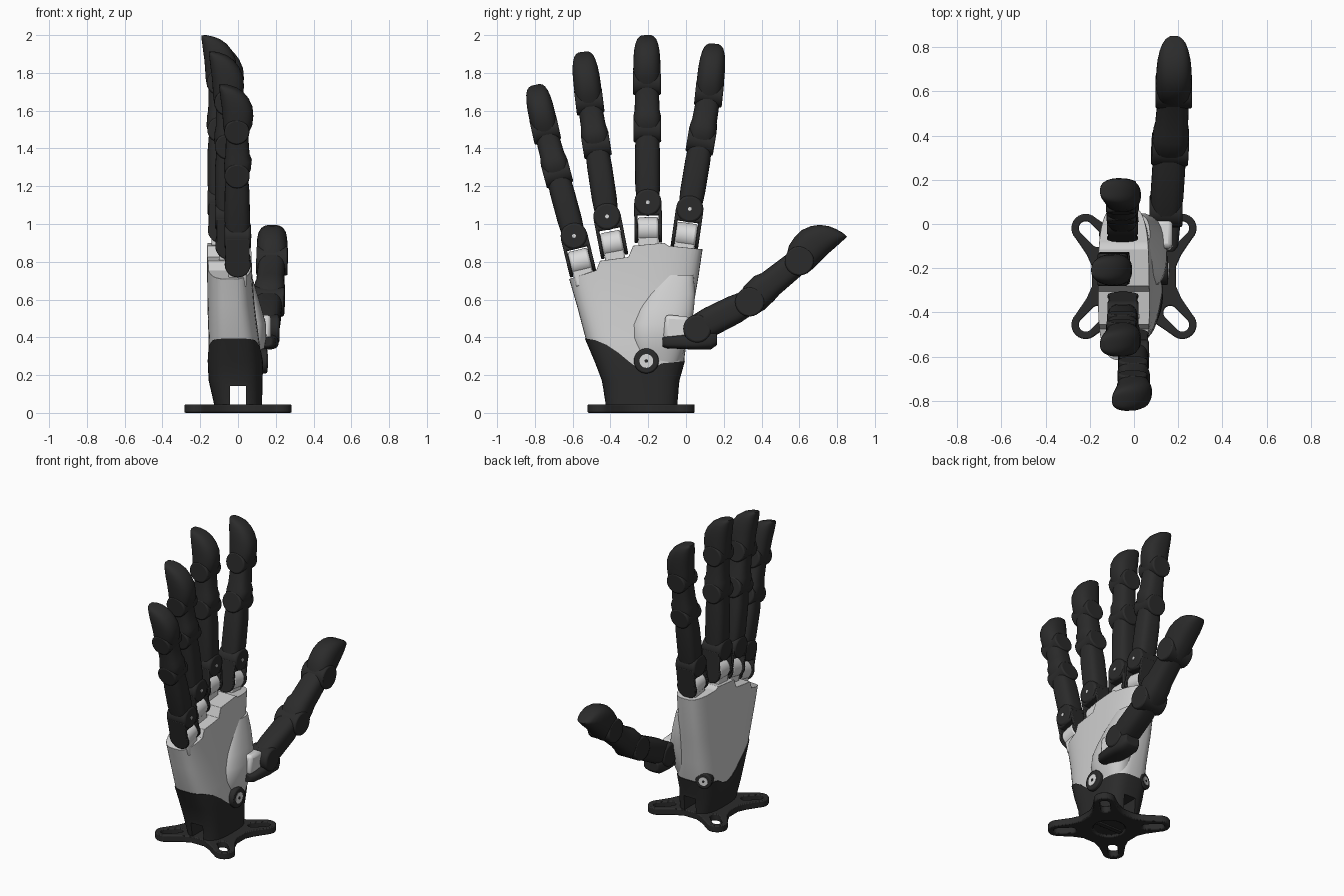
import bpy, bmesh, math
from mathutils import Vector, Matrix

cube = bpy.data.objects.get("Cube")
if cube:
    bpy.data.objects.remove(cube, do_unlink=True)


def material(name, v):
    m = bpy.data.materials.new(name)
    m.use_nodes = True
    m.diffuse_color = (v, v, v, 1)
    bsdf = next(n for n in m.node_tree.nodes if n.type == 'BSDF_PRINCIPLED')
    bsdf.inputs["Base Color"].default_value = (v, v, v, 1)
    return m


BLACK = material("matte black", 0.024)
LIGHT = material("light grey", 0.62)
WHITE = material("pale grey", 0.7)


def finish(name, bm, mat, bevel=0.0):
    bmesh.ops.recalc_face_normals(bm, faces=bm.faces)
    me = bpy.data.meshes.new(name)
    bm.to_mesh(me)
    bm.free()
    ob = bpy.data.objects.new(name, me)
    bpy.context.collection.objects.link(ob)
    me.materials.append(mat)
    if bevel:
        add_bevel(ob, bevel)
    smooth(ob)
    return ob


def add_bevel(ob, w):
    b = ob.modifiers.new("Bevel", 'BEVEL')
    b.width, b.segments = w, 2
    b.limit_method, b.angle_limit = 'ANGLE', math.radians(40)


def smooth(ob):
    bpy.ops.object.select_all(action='DESELECT')
    bpy.context.view_layer.objects.active = ob
    ob.select_set(True)
    bpy.ops.object.shade_smooth_by_angle(angle=math.radians(40))


def frame(a, b, palmar):
    """Matrix at a, local z towards b, local x towards the palm side."""
    z = (b - a).normalized()
    y = z.cross(palmar).normalized()
    x = y.cross(z)
    m = Matrix((x, y, z)).transposed().to_4x4()
    m.translation = a
    return m


def loft(name, sections, mat, m=Matrix(), p=3.0, n=36, bevel=0.0):
    """Rounded cross-sections (z, x0, x1, y0, y1) joined into a skin."""
    bm = bmesh.new()
    rings = []
    for z, x0, x1, y0, y1 in sections:
        ring = []
        for i in range(n):
            c, s = math.cos(math.tau * i / n), math.sin(math.tau * i / n)
            u = math.copysign(abs(c) ** (2 / p), c)
            v = math.copysign(abs(s) ** (2 / p), s)
            ring.append(bm.verts.new(m @ Vector(((x0 + x1 + u * (x1 - x0)) / 2,
                                                 (y0 + y1 + v * (y1 - y0)) / 2, z))))
        rings.append(ring)
    for r, q in zip(rings, rings[1:]):
        for i in range(n):
            bm.faces.new((r[i], r[(i + 1) % n], q[(i + 1) % n], q[i]))
    bm.faces.new(rings[0])
    bm.faces.new(rings[-1])
    return finish(name, bm, mat, bevel)


def prism(name, pts, axis, lo, hi, mat):
    bm = bmesh.new()
    place = (lambda p, h: (h, *p)) if axis == 'x' else (lambda p, h: (*p, h))
    face = bm.faces.new([bm.verts.new(place(p, lo)) for p in pts])
    new = bmesh.ops.extrude_face_region(bm, geom=[face])['geom']
    move = Vector(place((0, 0), hi - lo))
    bmesh.ops.translate(bm, vec=move, verts=[v for v in new if isinstance(v, bmesh.types.BMVert)])
    return finish(name, bm, mat)


def cylinder(name, m, centre, axis, r, depth, mat, bevel=0.008):
    rot = Vector((0, 0, 1)).rotation_difference(Vector(axis)).to_matrix().to_4x4()
    bm = bmesh.new()
    bmesh.ops.create_cone(bm, cap_ends=True, segments=32, radius1=r, radius2=r, depth=depth,
                          matrix=m @ Matrix.Translation(centre) @ rot)
    return finish(name, bm, mat, bevel)


def box(name, m, centre, size, mat, bevel=0.01):
    bm = bmesh.new()
    bmesh.ops.create_cube(bm, size=1, matrix=m @ Matrix.Translation(centre) @ Matrix.Diagonal((*size, 1)))
    return finish(name, bm, mat, bevel)


def boolean(ob, cutter, op):
    mod = ob.modifiers.new("Cut", 'BOOLEAN')
    mod.operation, mod.solver, mod.object = op, 'EXACT', cutter
    bpy.context.view_layer.objects.active = ob
    bpy.ops.object.modifier_apply(modifier=mod.name)
    bpy.data.objects.remove(cutter, do_unlink=True)


# Base plate: four rounded arms with slots
PY = -0.2375
outline, slots = [], []
for k in range(4):
    a = math.radians(45 + 90 * k)
    c = Vector((math.cos(a), math.sin(a))) * 0.309
    turn = Matrix.Rotation(math.radians(90 * k), 2)
    for p in ((0.215, -0.1), (0.19, -0.045), (0.19, 0.045), (0.215, 0.1)):
        q = turn @ Vector(p)
        outline.append((q.x, q.y + PY))
    for i in range(-6, 7):
        t = a + math.radians(15 * i)
        outline.append((c.x + 0.065 * math.cos(t), c.y + PY + 0.065 * math.sin(t)))
    slot = []
    for i in range(20):
        t = a - math.pi / 2 + math.tau * (i + 0.5) / 20
        d = c if i < 10 else c * 0.75
        slot.append((d.x + 0.031 * math.cos(t), d.y + PY + 0.031 * math.sin(t)))
    slots.append(slot)
plate = prism("base_plate", outline, 'z', 0, 0.045, BLACK)
for slot in slots:
    boolean(plate, prism("slot_cutter", slot, 'z', -0.1, 0.1, BLACK), 'DIFFERENCE')
boolean(plate, cylinder("recess_cutter", Matrix(), (0, PY, 0), (0, 0, 1), 0.1, 0.03, BLACK, 0), 'DIFFERENCE')
add_bevel(plate, 0.006)
smooth(plate)
box("plate_rib", Matrix(), (0, PY, 0.012), (0.19, 0.03, 0.016), BLACK, 0.003)

# Palm and wrist share one lofted body, trimmed by side outlines
BODY = [(0.03, -0.118, 0.122, -0.42, -0.05), (0.17, -0.15, 0.125, -0.44, -0.04),
        (0.27, -0.156, 0.128, -0.478, -0.012), (0.4, -0.156, 0.11, -0.533, 0.008),
        (0.57, -0.162, 0.088, -0.578, 0.04), (0.72, -0.163, 0.076, -0.622, 0.066),
        (0.95, -0.163, 0.066, -0.675, 0.1)]
PALM_TOP = [(-0.75, 0.15), (0.2, 0.15), (0.2, 0.855), (-0.095, 0.885), (-0.115, 0.9), (-0.28, 0.885),
            (-0.305, 0.825), (-0.455, 0.805), (-0.475, 0.755), (-0.63, 0.705), (-0.75, 0.67)]
WRIST_TOP = [(-0.6, 0.04), (0.1, 0.04), (0.1, 0.285), (-0.02, 0.272), (-0.13, 0.262), (-0.17, 0.235),
             (-0.21, 0.225), (-0.26, 0.24), (-0.3, 0.27), (-0.36, 0.32), (-0.42, 0.36), (-0.48, 0.385),
             (-0.6, 0.405)]
palm = loft("palm", BODY[1:], LIGHT, p=3.2, n=48)
boolean(palm, prism("palm_cutter", PALM_TOP, 'x', -0.4, 0.4, LIGHT), 'INTERSECT')
add_bevel(palm, 0.016)
smooth(palm)
G = 0.005
wrist = loft("wrist", [(z, a - G, b + G, c - G, d + G) for z, a, b, c, d in BODY[:5]], BLACK, p=3.2, n=48)
boolean(wrist, prism("wrist_cutter", WRIST_TOP, 'x', -0.4, 0.4, BLACK), 'INTERSECT')
boolean(wrist, box("notch_cutter", Matrix(), (0, PY, 0.07), (0.085, 1, 0.145), BLACK, 0), 'DIFFERENCE')
smooth(wrist)

# Ringed bosses on the wrist: palm side and back corner
for side, c, axis, r in (("palm", (0.115, -0.21, 0.275), (1, 0, 0), 0.066),
                         ("corner", (-0.1, -0.06, 0.285), (-0.35, 1, 0), 0.052)):
    base = Vector(c)
    d = Vector(axis).normalized()
    cylinder(f"boss_{side}", Matrix(), base, axis, r, 0.08, BLACK)
    cylinder(f"boss_cap_{side}", Matrix(), base + d * 0.0385, axis, r * 0.55, 0.008, WHITE, 0)
    cylinder(f"boss_pin_{side}", Matrix(), base + d * 0.041, axis, r * 0.14, 0.008, BLACK, 0)

# Swelling at the root of the thumb, sloping down from the palm
loft("thumb_mound", [(0.25, -0.02, 0.115, -0.25, -0.04), (0.33, -0.02, 0.138, -0.28, -0.01),
                     (0.4, -0.02, 0.15, -0.29, 0.012), (0.47, -0.02, 0.148, -0.285, 0.03),
                     (0.55, -0.02, 0.126, -0.255, 0.042), (0.63, -0.02, 0.102, -0.21, 0.048),
                     (0.73, -0.02, 0.072, -0.13, 0.04)], LIGHT, p=2.3, n=48)


def digit(name, pivot, j1, j2, tip, palmar, s):
    """Three phalanges with hinge barrels; the last one ends in a curved wedge."""
    pts = [Vector(p) for p in (pivot, j1, j2, tip)]
    m = [frame(a, b, Vector(palmar)) for a, b in zip(pts, pts[1:])]
    L = [(b - a).length for a, b in zip(pts, pts[1:])]

    def part(i, label, secs, p):
        loft(f"{name}_{label}", [(t * L[i], a * s, b * s, -w * s, w * s) for t, a, b, w in secs], BLACK, m[i], p,
             bevel=0.006)
    part(0, "proximal", [(0, -.062, .062, .06), (.25, -.07, .068, .066), (.7, -.068, .066, .066),
                         (.98, -.058, .058, .061)], 3)
    part(1, "middle", [(-.12, -.06, .05, .066), (.08, -.072, .074, .073), (.3, -.068, .08, .072),
                       (.42, -.062, .068, .066), (.98, -.058, .06, .062)], 2.8)
    part(2, "fingertip", [(-.1, -.066, .06, .066), (.1, -.074, .084, .072), (.3, -.076, .09, .072),
                          (.5, -.08, .086, .071), (.68, -.086, .066, .067), (.82, -.09, .038, .06),
                          (.92, -.093, .002, .05), (.97, -.094, -.032, .039), (1, -.094, -.065, .024)], 2.5)
    for i, label in ((1, "middle_hinge"), (2, "tip_hinge")):
        cylinder(f"{name}_{label}", m[i], (0, 0, 0), (0, 1, 0), 0.068 * s, 0.147 * s, BLACK)


# Fingers: x at root and tip, then root block, pivot, two hinges and tip as (y, z), and scale
FINGERS = {
    "index": (-0.052, -0.06, (0.0, 0.94), (0.02, 1.08), (0.08, 1.44), (0.122, 1.69), (0.15, 1.955), 1.0),
    "middle": (-0.09, -0.1, (-0.2, 0.97), (-0.202, 1.115), (-0.205, 1.5), (-0.207, 1.75), (-0.208, 2.0), 1.0),
    "ring": (-0.05, -0.06, (-0.39, 0.895), (-0.418, 1.04), (-0.475, 1.42), (-0.512, 1.65), (-0.545, 1.912), 1.0),
    "little": (-0.002, -0.008, (-0.56, 0.8), (-0.593, 0.937), (-0.683, 1.27), (-0.745, 1.5), (-0.798, 1.737), 0.98)}
for name, (x0, x1, root, *joints, s) in FINGERS.items():
    xs = [x0 + (x1 - x0) * t for t in (0, 0.45, 0.75, 1)]
    P = [(x, *j) for x, j in zip(xs, joints)]
    digit(name, *P, (1, 0, 0), s)
    f, piv = Vector((x0, *root)), Vector(P[0])
    m, d = frame(f, piv, Vector((1, 0, 0))), (piv - f).length
    # Pale knuckle held in a black fork
    cylinder(f"{name}_knuckle", m, (0, 0, 0), (0, 1, 0), 0.066 * s, 0.11 * s, WHITE, 0.012)
    box(f"{name}_knuckle_neck", m, (0, 0, -0.06), (0.1 * s, 0.106 * s, 0.13), WHITE)
    for k, label in ((-1, "outer"), (1, "inner")):
        cylinder(f"{name}_fork_disc_{label}", m, (0, k * 0.064 * s, 0), (0, 1, 0), 0.07 * s, 0.018, BLACK, 0.005)
        box(f"{name}_fork_arm_{label}", m, (0, k * 0.064 * s, d / 2), (0.13 * s, 0.018, d), BLACK, 0.005)
    cylinder(f"{name}_pivot", m, (0, 0, d), (1, 0, 0), 0.072 * s, 0.142 * s, BLACK, 0.012)
    box(f"{name}_pivot_foot", m, (0, 0, d - 0.035), (0.13 * s, 0.14 * s, 0.07), BLACK)
    cylinder(f"{name}_pivot_pin", m, (0.07 * s, 0, d), (1, 0, 0), 0.01, 0.008, WHITE, 0)

# Thumb with its socket and fork
digit("thumb", (0.145, 0.06, 0.45), (0.163, 0.34, 0.59), (0.18, 0.6, 0.805), (0.182, 0.772, 1.003),
      (0, -0.65, 0.76), 1.13)
tilt = Matrix.Translation((0.12, -0.05, 0.45)) @ Matrix.Rotation(math.radians(-5), 4, 'X')
box("thumb_socket", tilt, (0, 0, 0), (0.11, 0.13, 0.13), WHITE, 0.02)
box("thumb_socket_neck", tilt, (0, 0.05, 0), (0.08, 0.1, 0.09), WHITE, 0.015)
cylinder("thumb_pivot", Matrix(), (0.145, 0.06, 0.445), (1, 0, 0), 0.075, 0.15, BLACK, 0.012)
loft("thumb_fork", [(-0.125, 0.1, 0.18, 0.35, 0.4), (-0.1, 0.085, 0.2, 0.342, 0.405),
                    (0.05, 0.075, 0.215, 0.335, 0.42), (0.13, 0.08, 0.215, 0.335, 0.44),
                    (0.165, 0.095, 0.2, 0.36, 0.43)], BLACK,
     Matrix(((1, 0, 0, 0), (0, 0, 1, 0), (0, 1, 0, 0), (0, 0, 0, 1))), bevel=0.006)
